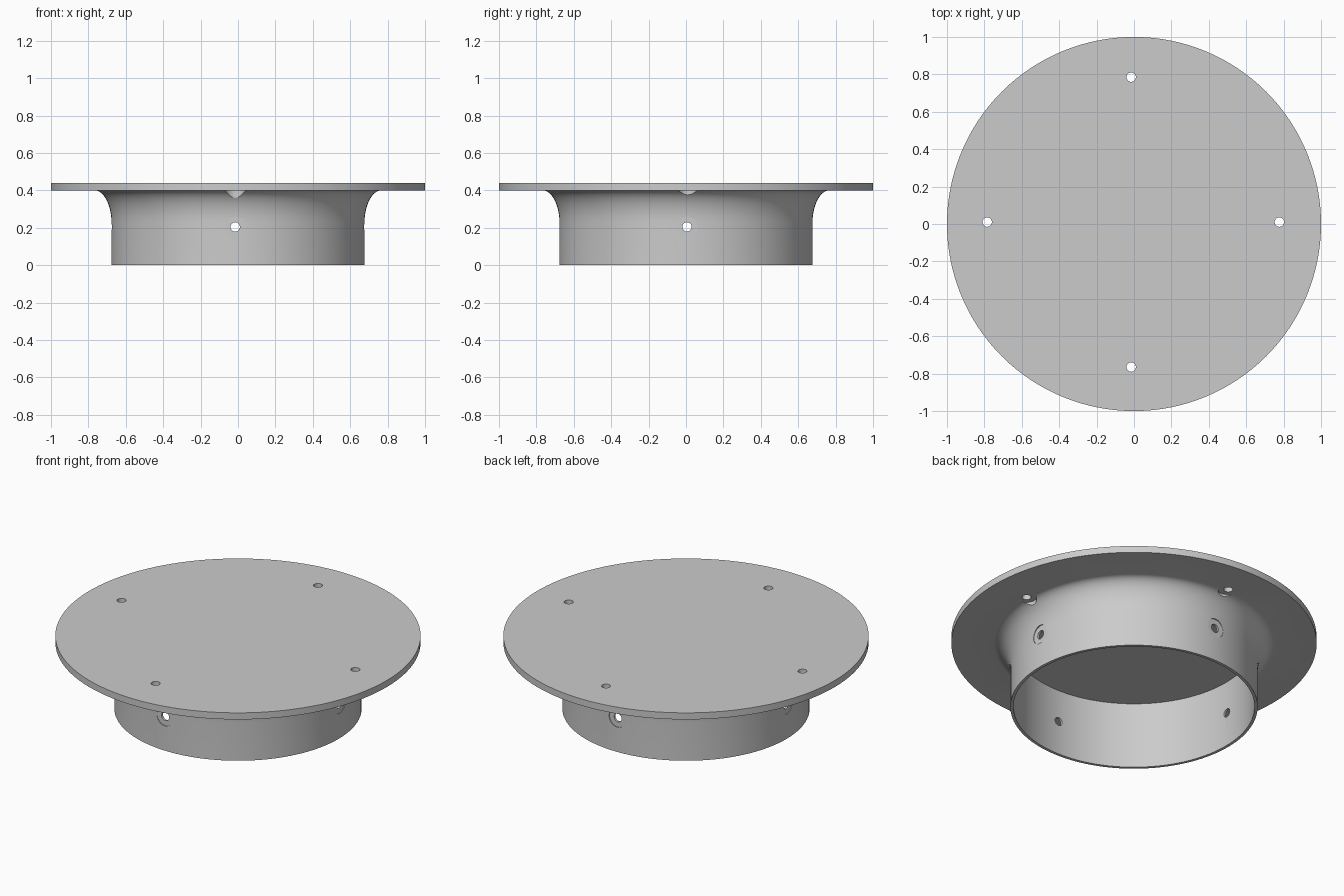
import bpy, bmesh, math
from mathutils import Matrix

if "Cube" in bpy.data.objects:
    bpy.data.objects.remove(bpy.data.objects["Cube"], do_unlink=True)

SEGMENTS = 128
DISC_Z, TOP_Z = 0.40, 0.44
OUTER, INNER = 0.677, 0.66
SIDE_Z = 0.205
HOLE_R, BORE_R = 0.025, 0.056

# Plain grey material
grey = bpy.data.materials.new("light_grey")
grey.use_nodes = True
colour = (0.6, 0.6, 0.6, 1)
grey.diffuse_color = colour
grey.node_tree.nodes["Principled BSDF"].inputs["Base Color"].default_value = colour


def make_object(name, bm):
    mesh = bpy.data.meshes.new(name)
    bmesh.ops.recalc_face_normals(bm, faces=bm.faces)
    bm.to_mesh(mesh)
    bm.free()
    mesh.materials.append(grey)
    obj = bpy.data.objects.new(name, mesh)
    bpy.context.collection.objects.link(obj)
    return obj


# Flange: cap disc, elliptical fillet and thin collar in one revolved profile
fillet_w, fillet_h, steps = 0.09, 0.17, 12
profile = [(0, DISC_Z), (INNER, DISC_Z), (INNER, 0), (OUTER, 0)]
for i in range(steps + 1):
    a = math.pi / 2 * i / steps
    profile.append((OUTER + fillet_w * (1 - math.cos(a)),
                    DISC_Z - fillet_h * (1 - math.sin(a))))
profile += [(1, DISC_Z), (1, TOP_Z), (0, TOP_Z)]

bm = bmesh.new()
verts = [bm.verts.new((r, 0, z)) for r, z in profile]
edges = [bm.edges.new(pair) for pair in zip(verts, verts[1:])]
bmesh.ops.spin(bm, geom=verts + edges, cent=(0, 0, 0), axis=(0, 0, 1),
               angle=math.tau, steps=SEGMENTS)
bmesh.ops.remove_doubles(bm, verts=bm.verts, dist=0.0001)
bmesh.ops.dissolve_limit(bm, angle_limit=0.001, verts=bm.verts, edges=bm.edges)
flange = make_object("flange", bm)


def drill(start, length, radius, axis):
    """Cut a round hole running from start along +axis."""
    turn = {"X": Matrix.Rotation(math.pi / 2, 4, "Y"),
            "Y": Matrix.Rotation(-math.pi / 2, 4, "X"),
            "Z": Matrix.Identity(4)}[axis]
    place = (Matrix.Translation(start) @ turn
             @ Matrix.Translation((0, 0, length / 2)))
    bm = bmesh.new()
    bmesh.ops.create_cone(bm, cap_ends=True, segments=32, radius1=radius,
                          radius2=radius, depth=length, matrix=place)
    cutter = make_object("cutter", bm)
    cutter.hide_render = True
    mod = flange.modifiers.new("hole", "BOOLEAN")
    mod.operation, mod.solver, mod.object = "DIFFERENCE", "EXACT", cutter
    bpy.ops.object.modifier_apply(modifier=mod.name)
    bpy.data.objects.remove(cutter, do_unlink=True)


bpy.context.view_layer.objects.active = flange
flange.select_set(True)

# Screw holes in the disc, with head clearance cut out of the fillet below
for x, y in [(-0.785, 0.01), (0.777, 0.01), (-0.015, 0.785), (-0.015, -0.765)]:
    drill((x, y, 0.3), 0.3, HOLE_R, "Z")
    drill((x, y, 0.25), DISC_Z - 0.25, BORE_R, "Z")

# Cross holes through the collar, with shallow flat seats outside
cross_x, cross_y, seat = -0.015, 0.005, OUTER - 0.005
drill((cross_x, -0.9, SIDE_Z), 1.8, HOLE_R, "Y")
drill((-0.9, cross_y, SIDE_Z), 1.8, HOLE_R, "X")
for start in (-0.9, seat):
    drill((cross_x, start, SIDE_Z), 0.9 - seat, BORE_R, "Y")
    drill((start, cross_y, SIDE_Z), 0.9 - seat, BORE_R, "X")

bpy.ops.object.shade_smooth_by_angle(angle=math.radians(30))
